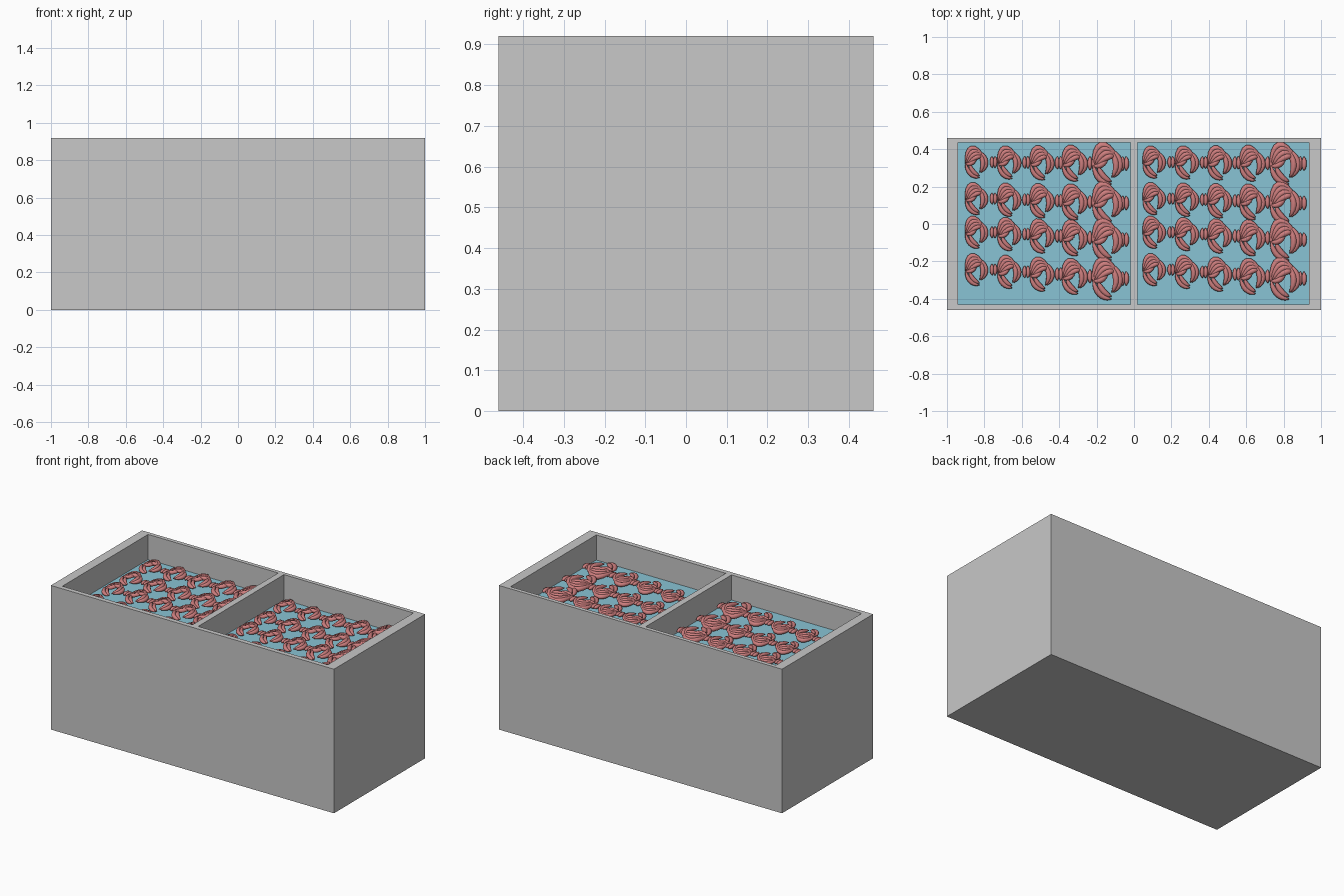
import bpy, bmesh, math
from mathutils import Vector, Matrix

if "Cube" in bpy.data.objects:
    bpy.data.objects.remove(bpy.data.objects["Cube"])

def mat(name, c):
    m = bpy.data.materials.new(name)
    m.diffuse_color = (*c, 1)
    m.use_nodes = True
    m.node_tree.nodes["Principled BSDF"].inputs["Base Color"].default_value = m.diffuse_color
    return m

GREY = mat("tank grey", (0.58, 0.58, 0.58))
BLUE = mat("water blue", (0.25, 0.55, 0.66))
PINK = mat("shrimp pink", (0.62, 0.21, 0.21))
WATER_Z = 0.76

def finish(name, bm, material):
    bmesh.ops.recalc_face_normals(bm, faces=bm.faces)
    me = bpy.data.meshes.new(name)
    bm.to_mesh(me)
    bm.free()
    me.materials.append(material)
    ob = bpy.data.objects.new(name, me)
    bpy.context.collection.objects.link(ob)
    return ob

def block(name, x0, x1, y0, y1, z0, z1, material):
    bm = bmesh.new()
    bmesh.ops.create_cube(bm, size=1, matrix=Matrix.Translation(((x0+x1)/2, (y0+y1)/2, (z0+z1)/2))
                          @ Matrix.Diagonal((x1-x0, y1-y0, z1-z0, 1)))
    return finish(name, bm, material)

# Tank: a top sheet with two wells pushed down, closed by outer walls and a base
bm = bmesh.new()
xs, ys = (-1, -0.94, -0.02, 0.02, 0.935, 1), (-0.46, -0.43, 0.435, 0.46)
grid = [[bm.verts.new((x, y, 0.92)) for y in ys] for x in xs]
wells = []
for i in range(5):
    for j in range(3):
        quad = (grid[i][j], grid[i+1][j], grid[i+1][j+1], grid[i][j+1])
        if j == 1 and i in (1, 3):
            low = [bm.verts.new((v.co.x, v.co.y, 0.06)) for v in quad]
            bm.faces.new(low)
            for k in range(4):
                n = (k + 1) % 4
                bm.faces.new((quad[k], quad[n], low[n], low[k]))
        else:
            bm.faces.new(quad)
rim = ([grid[i][0] for i in range(5)] + [grid[5][j] for j in range(3)]
       + [grid[i][3] for i in range(5, 0, -1)] + [grid[0][j] for j in range(3, 0, -1)])
base = [bm.verts.new((v.co.x, v.co.y, 0)) for v in rim]
bm.faces.new(base)
for k in range(len(rim)):
    n = (k + 1) % len(rim)
    bm.faces.new((rim[k], rim[n], base[n], base[k]))
finish("tank", bm, GREY)

# Water in each well
block("left_water", -0.94, -0.02, -0.43, 0.435, 0.06, WATER_Z, BLUE)
block("right_water", 0.02, 0.935, -0.43, 0.435, 0.06, WATER_Z, BLUE)

def sausage(bm, a, b, c, r, n=9, sides=8):
    """Tapered round tube along a curve from a through control b to c."""
    a, b, c = Vector(a), Vector(b), Vector(c)
    rings = []
    for i in range(n):
        t = i / (n - 1)
        p = a*(1-t)**2 + b*2*t*(1-t) + c*t*t
        d = ((b-a)*(1-t) + (c-b)*t).normalized()
        s = d.cross(Vector((0, 0, 1))).normalized()
        u = s.cross(d)
        w = r * (max(0.15, math.sin(math.pi * t) ** 0.5) if 0 < i < n - 1 else 0.15)
        rings.append([bm.verts.new(p + (s*math.cos(q) + u*math.sin(q)) * w)
                      for q in (2*math.pi*k/sides for k in range(sides))])
    for p, q in zip(rings, rings[1:]):
        for k in range(sides):
            bm.faces.new((p[k], p[(k+1) % sides], q[(k+1) % sides], q[k]))
    bm.faces.new(rings[0][::-1])
    bm.faces.new(rings[-1])

# One curled shrimp: fanned shell bands, side bands and tail
bm = bmesh.new()
for k in range(4):
    sausage(bm, (-0.062+0.004*k, -0.012, 0.03), (-0.045+0.02*k, 0.155-0.035*k, 0.03+0.008*k),
            (0.05-0.006*k, 0.025, 0.03), 0.014)
for k in range(2):
    sausage(bm, (0.02-0.012*k, 0.062, 0.03), (0.09-0.025*k, 0.0, 0.03+0.012*k),
            (0.03-0.008*k, -0.06, 0.03), 0.014)
    sausage(bm, (-0.06+0.02*k, -0.008, 0.035), (-0.045+0.022*k, -0.085+0.02*k, 0.025),
            (0.02, -0.09+0.012*k, 0.025), 0.013)
sausage(bm, (-0.06, -0.01, 0.03), (-0.02, -0.02, 0.04), (0.005, 0.03, 0.04), 0.013)
body = finish("shrimp_body", bm, PINK)

# Its tail fan
bm = bmesh.new()
for dx in (-0.008, 0.008):
    sausage(bm, (dx, -0.034, 0.03), (dx*1.6, 0, 0.03), (dx, 0.034, 0.03), 0.012)
fan = finish("shrimp_tail_fan", bm, PINK)
for ob in (body, fan):
    ob.data.polygons.foreach_set("use_smooth", [True] * len(ob.data.polygons))

# Rows of shrimp, growing along each row
for side, x0 in (("left", -0.845), ("right", 0.105)):
    for row, (y0, drift) in enumerate(((0.325, -0.002), (0.13, -0.006), (-0.05, -0.01), (-0.25, -0.012))):
        for col in range(5):
            s = (0.92, 0.95, 0.98, 1.03, 1.22)[col]
            x, y = x0 + 0.175*col, y0 + drift*col
            for src, dx, sc in ((body, 0, s), (fan, 0.094, 0.9 + 0.05*col)):
                ob = bpy.data.objects.new(f"{side}_{src.name}_{row}_{col}", src.data)
                ob.location = (x + dx, y + 0.006, WATER_Z - 0.01)
                ob.scale = (sc, sc, sc)
                bpy.context.collection.objects.link(ob)
for ob in (body, fan):
    bpy.data.objects.remove(ob)
